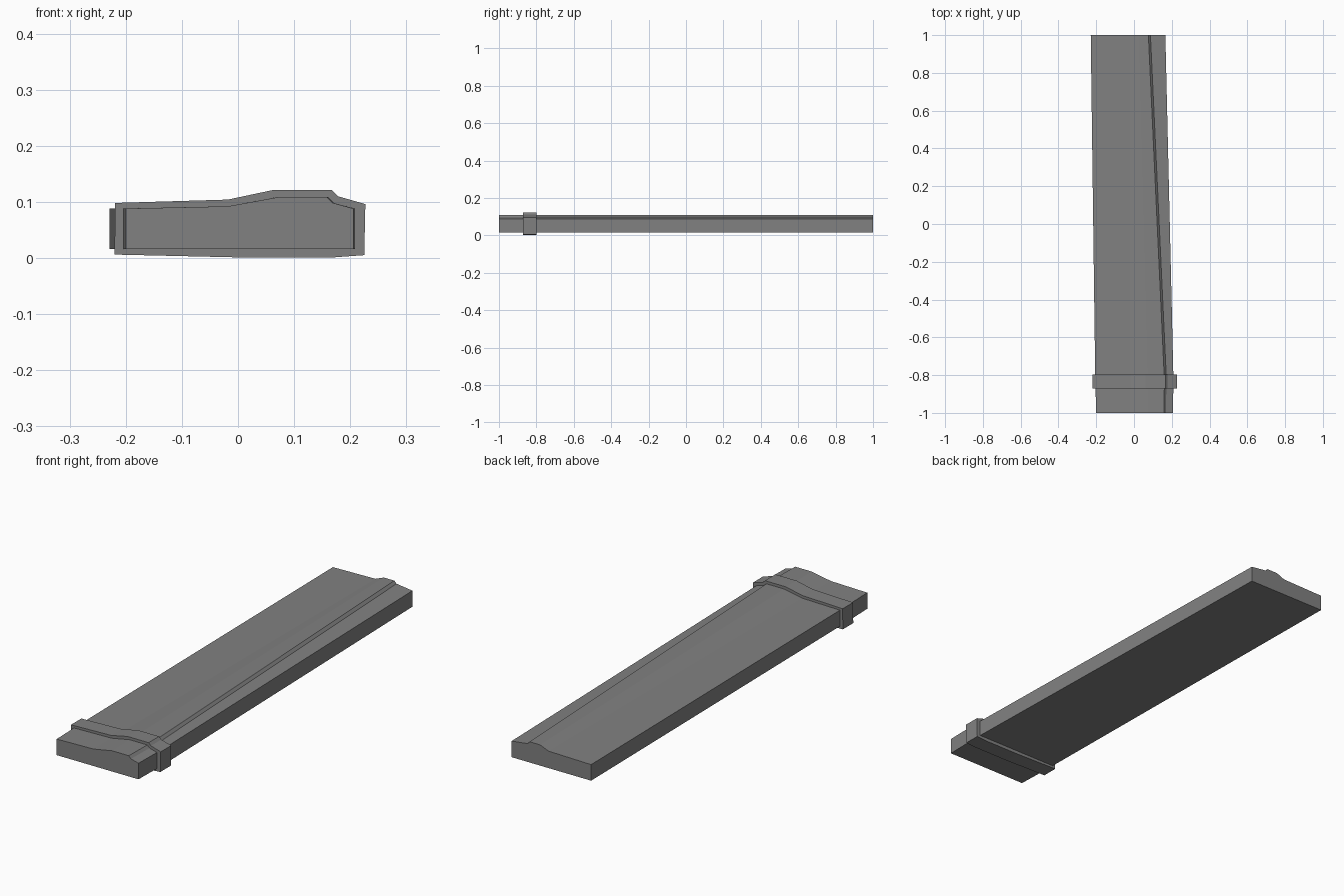
import bpy
import bmesh

cube = bpy.data.objects.get("Cube")
if cube:
    bpy.data.objects.remove(cube, do_unlink=True)

# Single plain grey
grey = bpy.data.materials.new("plain_grey")
grey.use_nodes = True
COLOUR = (0.22, 0.22, 0.22, 1)
grey.diffuse_color = COLOUR
grey.node_tree.nodes["Principled BSDF"].inputs["Base Color"].default_value = COLOUR


def loft(name, stations):
    """Skin a row of (y, [(x, z), ...]) cross-sections and cap both ends."""
    bm = bmesh.new()
    rings = [[bm.verts.new((x, y, z)) for x, z in section] for y, section in stations]
    for a, b in zip(rings, rings[1:]):
        for i in range(len(a)):
            j = (i + 1) % len(a)
            bm.faces.new((a[i], a[j], b[j], b[i]))
    bm.faces.new(rings[0])
    bm.faces.new(rings[-1])
    bmesh.ops.recalc_face_normals(bm, faces=bm.faces)
    mesh = bpy.data.meshes.new(name)
    bm.to_mesh(mesh)
    bm.free()
    mesh.materials.append(grey)
    obj = bpy.data.objects.new(name, mesh)
    bpy.context.collection.objects.link(obj)
    return obj


# Heights around the slab section: base, right edge, step, ridge, slope foot, left edge
HEIGHTS = (0.016, 0.016, 0.088, 0.098, 0.109, 0.109, 0.092, 0.088)


def slab_section(left, right, step, ridge, crest, foot):
    return list(zip((left, right, right, step, ridge, crest, foot, left), HEIGHTS))


# Tapering slab: straight grip end, then the ridge slants across to the far end
loft("ridged_slab", [
    (-1.0, slab_section(-0.2, 0.206, 0.169, 0.158, 0.075, -0.018)),
    (-0.83, slab_section(-0.205, 0.209, 0.172, 0.161, 0.072, -0.018)),
    (1.0, slab_section(-0.229, 0.166, 0.087, 0.076, 0.024, -0.018)),
])

# Raised collar wrapped around the slab
collar = [(-0.22, 0.006), (0.0, 0.001), (0.17, 0.001), (0.225, 0.005),
          (0.227, 0.096), (0.178, 0.110), (0.167, 0.121), (0.062, 0.121),
          (-0.018, 0.104), (-0.219, 0.098)]
loft("collar_band", [(-0.872, collar), (-0.798, collar)])
